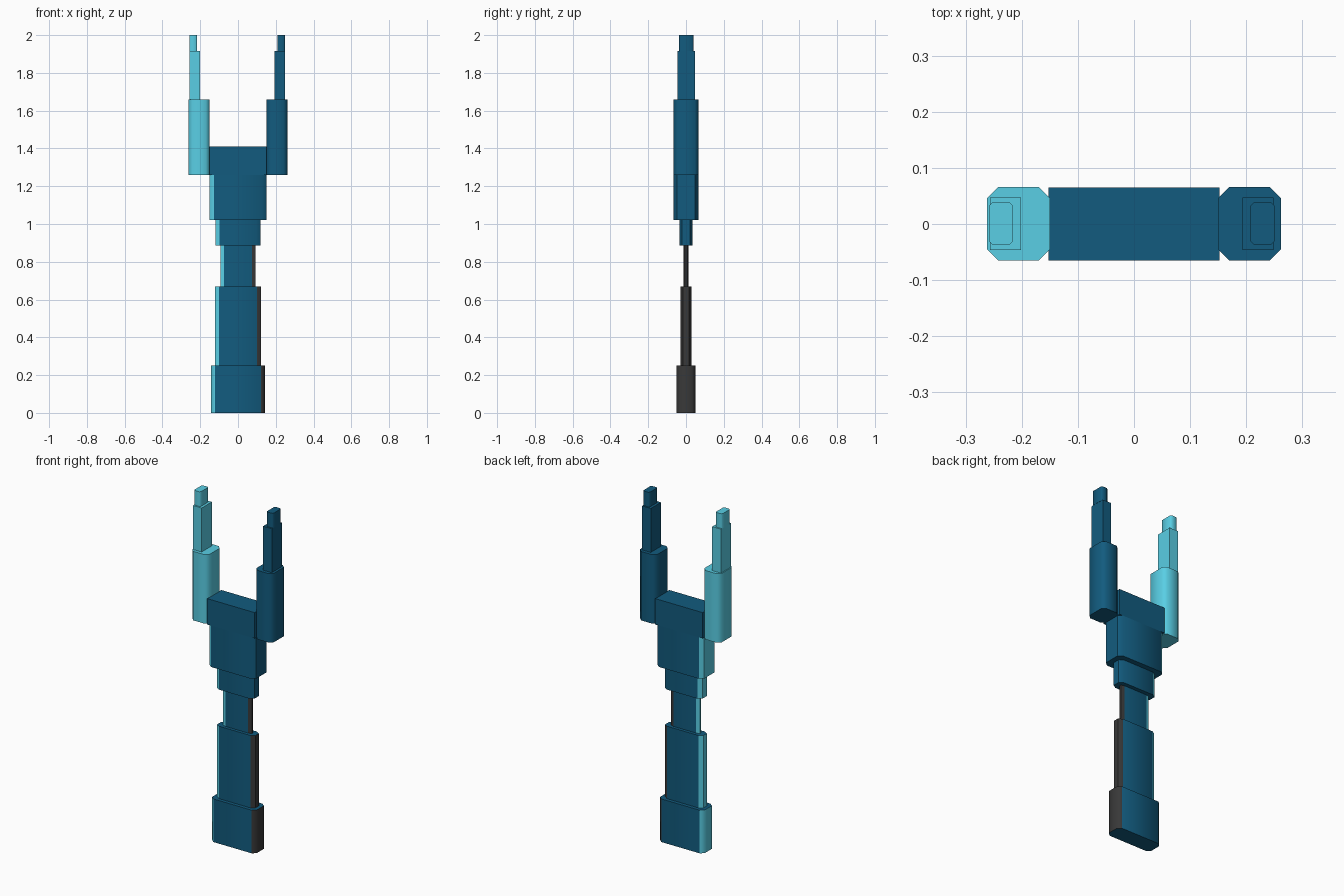
import bpy
import bmesh
import math

if "Cube" in bpy.data.objects:
    bpy.data.objects.remove(bpy.data.objects["Cube"])


def material(name, rgb):
    mat = bpy.data.materials.new(name)
    mat.diffuse_color = (*rgb, 1)
    mat.use_nodes = True
    mat.node_tree.nodes["Principled BSDF"].inputs["Base Color"].default_value = mat.diffuse_color
    return mat


BLUE = material("deep_blue", (0.006, 0.105, 0.21))
CYAN = material("light_cyan", (0.10, 0.62, 0.78))
GREY = material("dark_grey", (0.04, 0.04, 0.04))


def block(name, x, y, z, chamfer=(0, 0), main=BLUE, left=None, right=None):
    """Upright block with chamfered vertical edges and coloured side strips."""
    (x0, x1), (y0, y1), (z0, z1) = x, y, z
    cx, cy = chamfer
    if cx:
        ring = [(x0 + cx, y0), (x1 - cx, y0), (x1, y0 + cy), (x1, y1 - cy),
                (x1 - cx, y1), (x0 + cx, y1), (x0, y1 - cy), (x0, y0 + cy)]
    else:
        ring = [(x0, y0), (x1, y0), (x1, y1), (x0, y1)]
    bm = bmesh.new()
    base = bm.faces.new([bm.verts.new((px, py, z0)) for px, py in ring])
    top = bmesh.ops.extrude_face_region(bm, geom=[base], use_keep_orig=True)
    verts = [g for g in top["geom"] if isinstance(g, bmesh.types.BMVert)]
    bmesh.ops.translate(bm, vec=(0, 0, z1 - z0), verts=verts)
    bmesh.ops.recalc_face_normals(bm, faces=bm.faces)
    middle = (x0 + x1) / 2
    for face in bm.faces:
        face.normal_update()
        if abs(face.normal.x) > 0.2:
            face.material_index = 1 if face.calc_center_median().x < middle else 2
    mesh = bpy.data.meshes.new(name)
    bm.to_mesh(mesh)
    bm.free()
    for mat in (main, left or main, right or main):
        mesh.materials.append(mat)
    obj = bpy.data.objects.new(name, mesh)
    bpy.context.collection.objects.link(obj)
    bpy.context.view_layer.objects.active = obj
    obj.select_set(True)
    bpy.ops.object.shade_smooth_by_angle(angle=math.radians(50))
    obj.select_set(False)


# Stepped handle and head: name, half width, half depth, z range, chamfer, right colour
stack = [
    ("grip_base", 0.143, 0.050, (0, 0.25), (0.020, 0.018), GREY),
    ("grip_shaft", 0.122, 0.030, (0.25, 0.67), (0.022, 0.014), GREY),
    ("neck", 0.093, 0.012, (0.67, 0.885), (0.020, 0.006), GREY),
    ("collar", 0.120, 0.035, (0.885, 1.02), (0.022, 0.015), BLUE),
    ("head", 0.150, 0.065, (1.02, 1.26), (0.022, 0.018), BLUE),
]
for name, hx, hy, z, chamfer, right in stack:
    block(name, (-hx, hx), (-hy, hy), z, chamfer, left=CYAN, right=right)

# Bridge joining the two prongs
block("head_bridge", (-0.152, 0.152), (-0.065, 0.065), (1.26, 1.41))

# Prong tiers: name, inner and outer x, y range, z range, chamfer
tiers = [
    ("lower", 0.15, 0.262, (-0.065, 0.066), (1.26, 1.66), (0.02, 0.02)),
    ("middle", 0.197, 0.253, (-0.046, 0.047), (1.66, 1.915), (0, 0)),
    ("tip", 0.212, 0.254, (-0.037, 0.039), (1.915, 2.0), (0.006, 0.006)),
]
for side, sign, colour in (("left", -1, CYAN), ("right", 1, BLUE)):
    for name, inner, outer, y, z, chamfer in tiers:
        # Upper tiers sit a touch towards the left
        shift = 0 if name == "lower" else -0.004
        xs = sorted((sign * inner + shift, sign * outer + shift))
        block(f"{side}_prong_{name}", xs, y, z, chamfer, main=colour)
